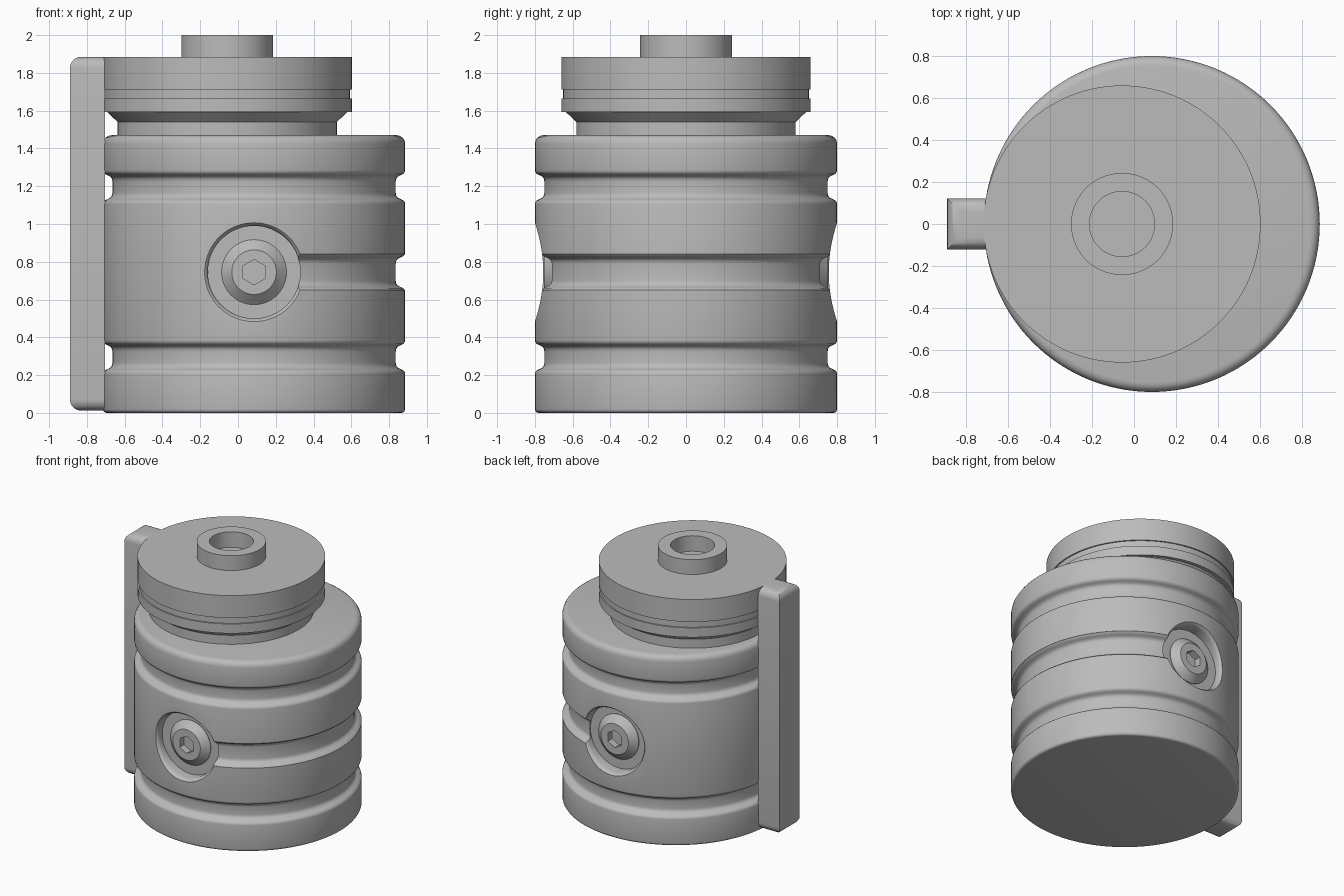
import bpy, bmesh
from math import sin, cos, pi, sqrt, radians

if "Cube" in bpy.data.objects:
    bpy.data.objects.remove(bpy.data.objects["Cube"], do_unlink=True)

grey = bpy.data.materials.new("plain_grey")
grey.use_nodes = True
COLOUR = (0.5, 0.5, 0.5, 1)
grey.diffuse_color = COLOUR
grey.node_tree.nodes["Principled BSDF"].inputs["Base Color"].default_value = COLOUR

BODY_X, CAP_X, R, SEG = 0.085, -0.057, 0.80, 128
SCREW_Z, FLOOR_Y = 0.745, 0.70


def finish(name, bm):
    bmesh.ops.recalc_face_normals(bm, faces=bm.faces)
    mesh = bpy.data.meshes.new(name)
    bm.to_mesh(mesh)
    bm.free()
    mesh.materials.append(grey)
    obj = bpy.data.objects.new(name, mesh)
    bpy.context.collection.objects.link(obj)
    return obj


def loft(name, rings):
    """Skin a list of closed rings and cap both ends."""
    bm = bmesh.new()
    loops = [[bm.verts.new(p) for p in ring] for ring in rings]
    n = len(loops[0])
    for a, b in zip(loops, loops[1:]):
        for i in range(n):
            j = (i + 1) % n
            bm.faces.new((a[i], a[j], b[j], b[i]))
    bm.faces.new(loops[0])
    bm.faces.new(loops[-1])
    return finish(name, bm)


def lathe(name, x, profile):
    """Revolve (radius, z) points around a vertical axis."""
    angles = [2 * pi * i / SEG for i in range(SEG)]
    return loft(name, [[(x + r * cos(t), r * sin(t), z) for t in angles]
                       for r, z in profile])


def activate(obj):
    bpy.ops.object.select_all(action="DESELECT")
    obj.select_set(True)
    bpy.context.view_layer.objects.active = obj


def cut(obj, cutter):
    mod = obj.modifiers.new("cut", "BOOLEAN")
    mod.operation, mod.solver, mod.object = "DIFFERENCE", "EXACT", cutter
    activate(obj)
    bpy.ops.object.modifier_apply(modifier=mod.name)
    bpy.data.objects.remove(cutter, do_unlink=True)


def smooth(obj):
    activate(obj)
    bpy.ops.object.shade_smooth_by_angle(angle=radians(35))


# Soft-edged groove: (depth, height) along one shoulder
SHOULDER = [(0, 0), (.002, .01), (.01, .02), (.025, .027),
            (.04, .035), (.048, .047), (.05, .06)]


def groove(z0, z1):
    return ([(R - d, z0 + h) for d, h in SHOULDER]
            + [(R - d, z1 - h) for d, h in reversed(SHOULDER)])


def rounded_edge(z, direction, r):
    return [(R - r + r * cos(a), z + direction * (r * sin(a) - r))
            for a in [k * pi / 8 for k in range(5)]]


# Main body with two full grooves
body = lathe("body", BODY_X,
             list(reversed(rounded_edge(0, -1, 0.02)))
             + groove(0.205, 0.385) + groove(1.105, 1.285)
             + rounded_edge(1.47, 1, 0.045))

# Middle groove runs around the left half only
section = [(0.86, 0.634)] + groove(0.64, 0.85)[1:-1] + [(0.86, 0.856)]
half = [-pi / 2 + 2 * pi * i / SEG for i in range(SEG // 2 + 1)]
cut(body, loft("groove_cutter",
               [[(BODY_X + r * cos(t), r * sin(t), z) for r, z in section]
                for t in half]))


def disc(r, side, depth_at, n=64, turn=0.0):
    """Ring facing front or back around the screw axis."""
    ring = []
    for i in range(n):
        t = 2 * pi * i / n + turn
        ring.append((BODY_X + r * cos(t), side * depth_at(r * cos(t)),
                     SCREW_Z + r * sin(t)))
    return ring


def flat(y):
    return lambda dx: y


def on_body(drop):
    return lambda dx: sqrt(R * R - dx * dx) - drop


for side, label in ((-1, "front"), (1, "back")):
    # Round pocket with a softened rim
    cut(body, loft("pocket_cutter", [
        disc(0.28, side, on_body(-0.06)),
        disc(0.268, side, on_body(-0.006)),
        disc(0.257, side, on_body(0.005)),
        disc(0.249, side, on_body(0.016)),
        disc(0.245, side, on_body(0.032)),
        disc(0.245, side, flat(FLOOR_Y))]))

    # Conical screw head with a hex socket
    screw = loft(label + "_screw", [
        disc(0.172, side, flat(FLOOR_Y - 0.02)),
        disc(0.172, side, flat(FLOOR_Y + 0.004)),
        disc(0.122, side, flat(0.748)),
        disc(0.118, side, flat(0.752))])
    cut(screw, loft("hex_cutter", [
        disc(0.067, side, flat(y), 6, pi / 2) for y in (0.70, 0.80)]))
    smooth(screw)
smooth(body)

# Offset cap: neck, flare, thin groove, boss and blind hole
cap = lathe("cap", CAP_X, [
    (0.58, 1.45), (0.58, 1.54), (0.635, 1.592), (0.66, 1.592),
    (0.66, 1.665), (0.65, 1.665), (0.65, 1.712), (0.66, 1.712),
    (0.66, 1.885), (0.243, 1.885), (0.243, 2.0),
    (0.155, 2.0), (0.155, 1.88)])
smooth(cap)

# Upright rail on the right side with rounded ends
X0, X1, HALF, Z0, Z1 = -0.89, -0.703, 0.122, 0.012, 1.885
bm = bmesh.new()
bmesh.ops.create_cube(bm, size=1)
for v in bm.verts:
    v.co = (X0 if v.co.x < 0 else X1, HALF if v.co.y > 0 else -HALF,
            Z1 if v.co.z > 0 else Z0)
ends = [e for e in bm.edges
        if abs(e.verts[0].co.z - e.verts[1].co.z) < 0.01
        and min(v.co.x for v in e.verts) < X1 - 0.01]
bmesh.ops.bevel(bm, geom=ends, offset=0.06, segments=6, profile=0.5,
                affect="EDGES")
smooth(finish("rail", bm))
